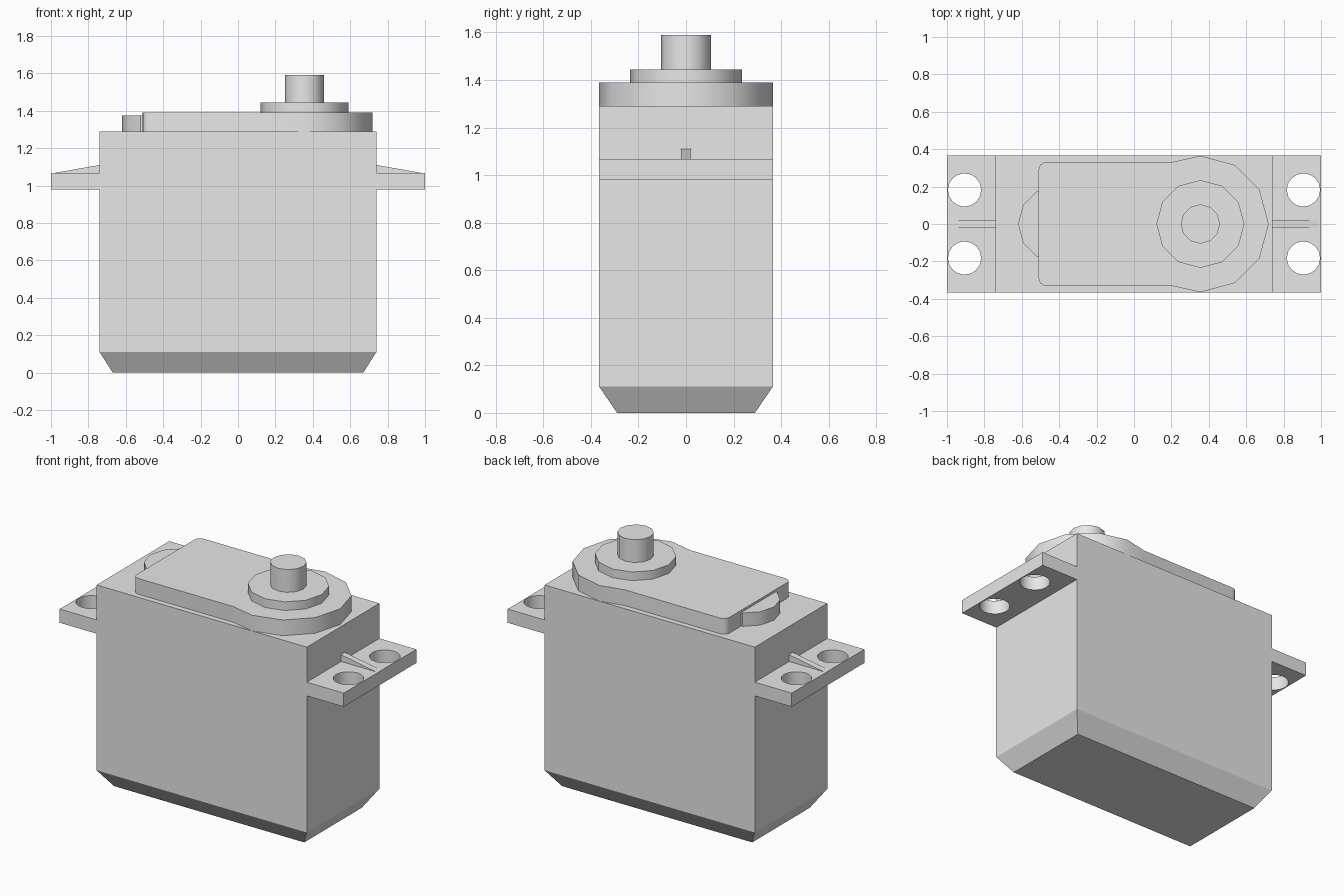
import bpy
import bmesh
from math import cos, sin, radians

cube = bpy.data.objects.get("Cube")
if cube:
    bpy.data.objects.remove(cube, do_unlink=True)

GREY = (0.8, 0.8, 0.8, 1.0)
grey = bpy.data.materials.new("light grey plastic")
grey.use_nodes = True
grey.diffuse_color = GREY
grey.node_tree.nodes["Principled BSDF"].inputs["Base Color"].default_value = GREY


def loft(name, rings, smooth=False):
    """Closed solid through rings of points with equal counts."""
    bm = bmesh.new()
    loops = [[bm.verts.new(p) for p in ring] for ring in rings]
    n = len(loops[0])
    for a, b in zip(loops, loops[1:]):
        for i in range(n):
            j = (i + 1) % n
            bm.faces.new((a[i], a[j], b[j], b[i]))
    bm.faces.new(loops[0][::-1])
    bm.faces.new(loops[-1])
    bmesh.ops.recalc_face_normals(bm, faces=bm.faces)
    mesh = bpy.data.meshes.new(name)
    bm.to_mesh(mesh)
    bm.free()
    mesh.materials.append(grey)
    obj = bpy.data.objects.new(name, mesh)
    bpy.context.collection.objects.link(obj)
    if smooth:
        activate(obj)
        bpy.ops.object.shade_smooth_by_angle(angle=radians(40))
    return obj


def activate(obj):
    bpy.ops.object.select_all(action='DESELECT')
    obj.select_set(True)
    bpy.context.view_layer.objects.active = obj


def prism(name, outline, z0, z1, smooth=False):
    return loft(name, [[(x, y, z) for x, y in outline] for z in (z0, z1)], smooth)


def arc(cx, cy, r, start, end, steps):
    angles = [radians(start + (end - start) * i / steps) for i in range(steps + 1)]
    return [(cx + r * cos(a), cy + r * sin(a)) for a in angles]


def circle(cx, cy, r, sides):
    return arc(cx, cy, r, 0, 360, sides)[:-1]


def rect(x0, x1, y):
    return [(x0, -y), (x1, -y), (x1, y), (x0, y)]


HX, HY, TOP = 0.74, 0.365, 1.29
AXIS = 0.355

# Case with a tapered base
sections = [(0.67, 0.29, 0), (HX, HY, 0.11), (HX, HY, TOP)]
loft("case", [[(x, y, z) for x, y in rect(-hx, hx, hy)] for hx, hy, z in sections])

# Mounting ears with screw holes and a tapered rib
for side, label in ((1, "left"), (-1, "right")):
    ear = prism(label + "_mounting_ear", rect(side * HX, side, HY), 0.98, 1.067)
    for y in (-0.182, 0.182):
        cutter = prism("hole_cutter", circle(side * 0.906, y, 0.089, 16), 0.9, 1.2, True)
        cutter.hide_render = True
        cut = ear.modifiers.new("screw_hole", 'BOOLEAN')
        cut.operation = 'DIFFERENCE'
        cut.solver = 'EXACT'
        cut.object = cutter
        activate(ear)
        bpy.ops.object.modifier_apply(modifier=cut.name)
        bpy.data.objects.remove(cutter, do_unlink=True)
    activate(ear)
    bpy.ops.object.shade_smooth_by_angle(angle=radians(40))

    wedge = [(HX, 1.06), (0.985, 1.06), (0.985, 1.067), (HX, 1.11)]
    loft(label + "_rib", [[(side * x, y, z) for x, z in wedge] for y in (-0.02, 0.02)])

# Gear cover: rounded plate that swells into a twelve-sided boss
cover = arc(AXIS, 0, HY, -90, 90, 6)
cover += [(0.2, 0.33)]
cover += arc(-0.47, 0.29, 0.04, 90, 180, 4)
cover += arc(-0.47, -0.29, 0.04, 180, 270, 4)
cover += [(0.2, -0.33)]
prism("gear_cover", cover, TOP, 1.39, True)

# Small idler bulge behind the cover
bulge = [(-0.5, 0.173)] + arc(-0.42, 0, 0.2, 120, 240, 4) + [(-0.5, -0.173)]
prism("idler_bulge", bulge, TOP, 1.375, True)

# Output bearing collar and shaft
prism("bearing_collar", circle(AXIS, 0, 0.235, 12), 1.385, 1.445, True)
prism("output_shaft", circle(AXIS, 0, 0.105, 12), 1.44, 1.59, True)
